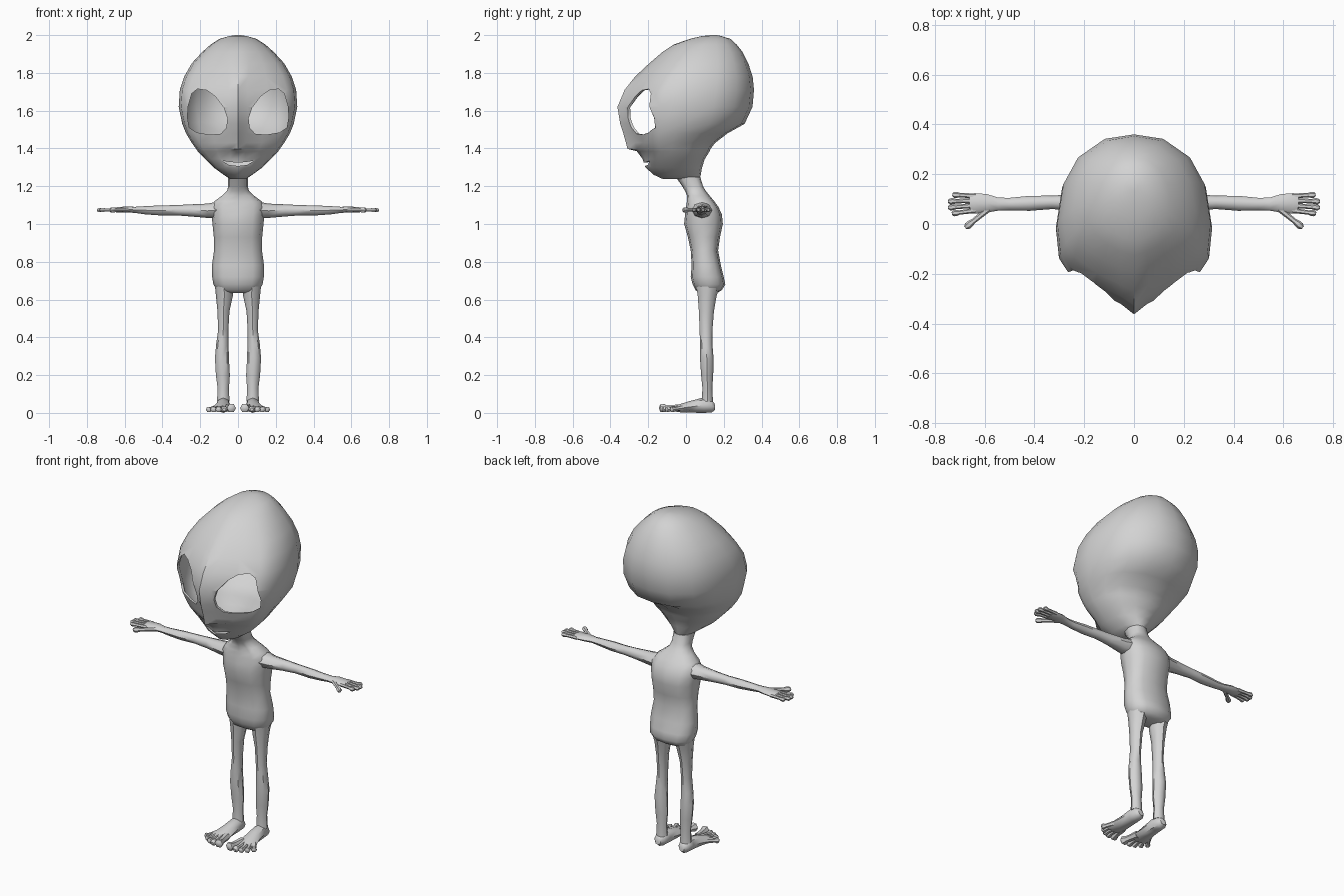
import bpy, bmesh, math
from mathutils import Vector

skin = bpy.data.materials.new("grey_skin")
skin.diffuse_color = (0.65, 0.65, 0.65, 1)


def loft(name, rings, smooth=45):
    """Closed skin through a list of equal-length point rings."""
    bm = bmesh.new()
    vs = [[bm.verts.new(p) for p in r] for r in rings]
    n = len(vs[0])
    for a, b in zip(vs, vs[1:]):
        for i in range(n):
            j = (i + 1) % n
            bm.faces.new((a[i], a[j], b[j], b[i]))
    bm.faces.new(vs[0])
    bm.faces.new(vs[-1])
    bmesh.ops.recalc_face_normals(bm, faces=bm.faces[:])
    me = bpy.data.meshes.new(name)
    bm.to_mesh(me)
    bm.free()
    me.materials.append(skin)
    ob = bpy.data.objects.new(name, me)
    bpy.context.collection.objects.link(ob)
    shade(ob, smooth)
    return ob


def shade(ob, deg):
    bpy.ops.object.select_all(action='DESELECT')
    bpy.context.view_layer.objects.active = ob
    ob.select_set(True)
    bpy.ops.object.shade_smooth_by_angle(angle=math.radians(deg))


def limb(name, pts, side, n=8):
    """Tube of elliptical sections (x, y, z, half width, half height)."""
    d = (Vector(pts[-1][:3]) - Vector(pts[0][:3])).normalized()
    up = Vector((0, 0, 1)) if abs(d.z) < 0.7 else Vector((0, 1, 0))
    a = d.cross(up).normalized()
    b = a.cross(d)
    rings = []
    for x, y, z, ra, rb in pts:
        ring = []
        for k in range(n):
            t = math.tau * k / n
            p = Vector((x, y, z)) + a * ra * math.cos(t) + b * rb * math.sin(t)
            ring.append((p.x * side, p.y, p.z))
        rings.append(ring)
    return loft(name, rings)


def digit(name, start, tip, r, side):
    """Finger or toe with a rounded bulb at the tip."""
    s, e = Vector(start), Vector(tip)
    pts = []
    for t, f in ((0, 1), (0.4, 0.85), (0.68, 0.8), (0.8, 1.1), (0.92, 1.1), (1, 0.55)):
        pts.append((*s.lerp(e, t), r * f, r * f))
    limb(name, pts, side, 6)


# Head: half section (front to back), blended with an ellipse
SECTION = [(0, -1), (.16, -.9), (.5, -.74), (.84, -.53), (.96, -.36),
           (1, 0), (.92, .44), (.73, .74), (.38, .95), (0, 1)]


def head_ring(z, yf, yb, w, k, nose):
    yc, half = yf * .52 + yb * .48, []
    for i, (fx, fy) in enumerate(SECTION):
        t = i / 5 * math.pi / 2 if i < 5 else math.pi / 2 * (1 + (i - 5) / 4)
        x = w * (fx * k + math.sin(t) * (1 - k))
        f = fy * k - math.cos(t) * (1 - k)
        y = yc + f * ((yc - yf) if f < 0 else (yb - yc))
        y -= nose * (1, .25)[i] if i < 2 else 0
        half.append((x, y, z))
    return half + [(-x, y, z) for x, y, z in half[-2:0:-1]]


# z, front y, back y, half width, section blend, nose bulge
HEAD = [(1.237, -.12, .07, .04, .3, 0), (1.26, -.17, .078, .075, .4, 0),
        (1.30, -.215, .085, .13, .5, 0), (1.345, -.23, .10, .175, .6, 0),
        (1.385, -.255, .125, .213, .8, .005), (1.398, -.265, .13, .222, .8, .045),
        (1.43, -.28, .155, .245, .9, .038), (1.48, -.305, .22, .275, 1, .027),
        (1.53, -.33, .31, .295, 1, .018), (1.62, -.355, .352, .314, 1, .008),
        (1.71, -.325, .36, .308, 1, 0), (1.78, -.27, .353, .285, .8, 0),
        (1.85, -.195, .33, .245, .5, 0), (1.91, -.125, .30, .19, .3, 0),
        (1.95, -.065, .268, .145, .1, 0), (1.98, .02, .235, .098, 0, 0),
        (1.994, .08, .19, .05, 0, 0), (2.0, .13, .165, .015, 0, 0)]
head = loft("head", [head_ring(*r) for r in HEAD])
shell = head.modifiers.new("shell", 'SOLIDIFY')
shell.thickness, shell.offset = .012, -1

# Eye sockets and mouth slit cut through the hollow head
EYE = [(.215, 1.715), (.245, 1.69), (.265, 1.62), (.267, 1.56), (.258, 1.51),
       (.22, 1.485), (.15, 1.473), (.09, 1.478), (.062, 1.51), (.056, 1.56),
       (.075, 1.615), (.12, 1.675), (.165, 1.708)]
MOUTH = [(-.085, 1.335), (-.04, 1.328), (0, 1.325), (.04, 1.328), (.085, 1.335),
         (.05, 1.313), (0, 1.307), (-.05, 1.313)]
cutters = []
for name, outline in (("eye_cutter_left", EYE), ("mouth_cutter", MOUTH),
                      ("eye_cutter_right", [(-x, z) for x, z in EYE])):
    c = loft(name, [[(x, y, z) for x, z in outline] for y in (-.5, -.1)])
    c.hide_render = True
    cutters.append(c)
    m = head.modifiers.new(name, 'BOOLEAN')
    m.object, m.operation, m.solver = c, 'DIFFERENCE', 'EXACT'
bpy.context.view_layer.objects.active = head
for m in [m.name for m in head.modifiers if m.type in ('SOLIDIFY', 'BOOLEAN')]:
    bpy.ops.object.modifier_apply(modifier=m)
for c in cutters:
    bpy.data.objects.remove(c)
shade(head, 40)

# Torso and neck: z, front y, back y, half width
TORSO = [(.635, .075, .165, .085), (.65, .05, .19, .112), (.68, .035, .208, .13),
         (.72, .025, .2, .137), (.78, .03, .185, .138), (.86, .025, .17, .127),
         (.93, .01, .18, .128), (1.0, -.01, .195, .135), (1.05, -.005, .19, .14),
         (1.09, 0, .172, .142), (1.12, .005, .15, .125), (1.15, .005, .125, .085),
         (1.175, -.005, .105, .058), (1.2, -.02, .09, .052), (1.25, -.055, .075, .052)]
rings = []
for z, yf, yb, w in TORSO:
    ring = []
    for k in range(12):
        t = math.tau * k / 12
        c, s = math.cos(t), math.sin(t)
        # slightly squared section
        ring.append((w * math.copysign(abs(c) ** .8, c),
                     (yf + yb) / 2 + (yb - yf) / 2 * math.copysign(abs(s) ** .8, s), z))
    rings.append(ring)
loft("torso", rings)

ARM = [(.10, .085, 1.075, .06, .045), (.16, .085, 1.07, .045, .038),
       (.25, .087, 1.072, .032, .032), (.33, .087, 1.073, .027, .027),
       (.42, .083, 1.072, .03, .026), (.5, .08, 1.073, .025, .021),
       (.545, .08, 1.075, .026, .016), (.59, .083, 1.077, .037, .016),
       (.64, .083, 1.075, .041, .014), (.66, .083, 1.075, .036, .01)]
LEG = [(.075, .12, .70, .05, .07), (.072, .112, .62, .045, .05),
       (.077, .108, .54, .032, .04), (.078, .106, .44, .027, .034),
       (.083, .107, .36, .033, .033), (.085, .11, .29, .037, .036),
       (.08, .112, .2, .037, .032), (.078, .113, .13, .03, .026),
       (.078, .113, .06, .033, .03)]
FOOT = [(.078, .152, .034, .018, .018), (.078, .135, .036, .034, .034),
        (.078, .09, .04, .038, .04), (.08, .03, .033, .042, .032),
        (.086, -.03, .025, .054, .022), (.09, -.065, .021, .054, .013)]
# start x, y then tip x, y and radius
FINGERS = [(.635, .112, .73, .118, .011), (.645, .094, .747, .091, .011),
           (.645, .074, .747, .066, .011), (.635, .055, .732, .042, .011),
           (.575, .068, .678, -.015, .013)]
TOES = [(.052, -.03, .033, -.14, .022), (.073, -.04, .073, -.138, .016),
        (.092, -.04, .104, -.127, .015), (.11, -.035, .133, -.107, .015),
        (.122, -.02, .16, -.08, .014)]

for side, label in ((1, "left"), (-1, "right")):
    limb(f"arm_{label}", ARM, side)
    limb(f"leg_{label}", LEG, side)
    limb(f"foot_{label}", FOOT, side)
    for i, (x, y, tx, ty, r) in enumerate(FINGERS):
        digit(f"finger_{label}_{i}", (x, y, 1.075), (tx, ty, 1.074), r, side)
    for i, (x, y, tx, ty, r) in enumerate(TOES):
        digit(f"toe_{label}_{i}", (x, y, .026), (tx, ty, r * 1.15), r, side)
